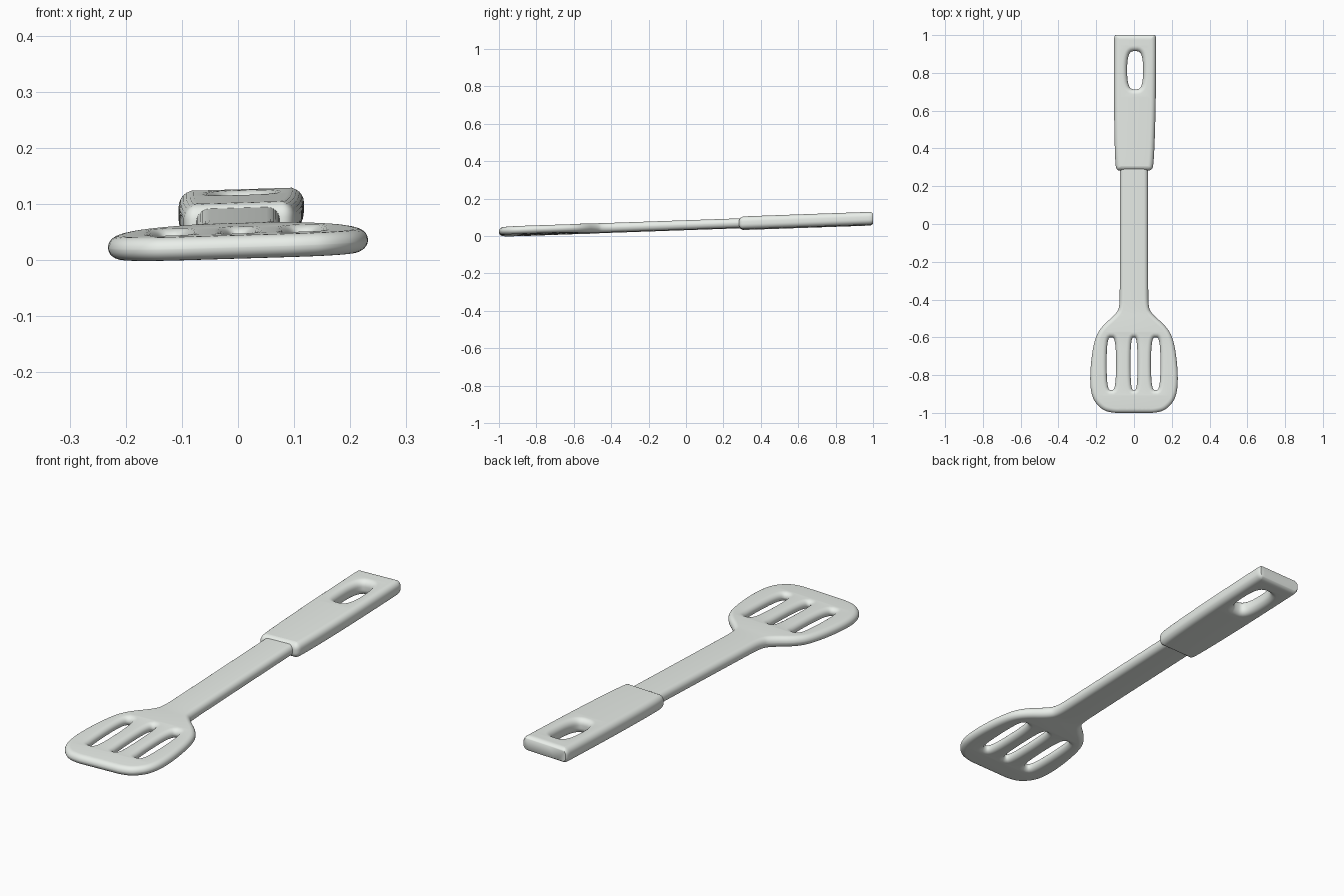
import bpy, bmesh
from math import sin, cos, pi

if "Cube" in bpy.data.objects:
    bpy.data.objects.remove(bpy.data.objects["Cube"])


def chaikin(pts, steps=3):
    """Round the corners of a closed control polygon."""
    for _ in range(steps):
        out = []
        for i, (x0, y0) in enumerate(pts):
            x1, y1 = pts[(i + 1) % len(pts)]
            out.append((x0 * .75 + x1 * .25, y0 * .75 + y1 * .25))
            out.append((x0 * .25 + x1 * .75, y0 * .25 + y1 * .75))
        pts = out
    return pts


def slot(cx, y0, y1, w, power=0.55, n=40):
    """Long rounded hole outline (superellipse)."""
    def axis(v):
        return abs(v) ** power * (1 if v > 0 else -1)
    cy, ry = (y0 + y1) / 2, (y1 - y0) / 2
    angles = [2 * pi * (i + 0.5) / n for i in range(n)]
    return [(cx + w / 2 * axis(cos(a)), cy + ry * abs(sin(a)) ** 0.85 * (1 if sin(a) > 0 else -1))
            for a in angles]


def plate(name, loops, bevel, extrude):
    """Flat part with holes and rounded edges, as a welded mesh."""
    cu = bpy.data.curves.new(name, 'CURVE')
    cu.dimensions = '2D'
    cu.fill_mode = 'BOTH'
    cu.extrude, cu.bevel_depth, cu.offset = extrude, bevel, -bevel
    cu.bevel_resolution = 5
    for pts in loops:
        sp = cu.splines.new('POLY')
        sp.points.add(len(pts) - 1)
        for p, (x, y) in zip(sp.points, pts):
            p.co = (x, y, 0, 1)
        sp.use_cyclic_u = True
    ob = bpy.data.objects.new(name, cu)
    bpy.context.collection.objects.link(ob)
    bpy.ops.object.select_all(action='DESELECT')
    ob.select_set(True)
    bpy.context.view_layer.objects.active = ob
    bpy.ops.object.convert(target='MESH')
    return bpy.context.view_layer.objects.active


def finish(ob, thickness, cut_y=None):
    """Weld, trim, set the thickness along y, then lean and colour the part."""
    bm = bmesh.new()
    bm.from_mesh(ob.data)
    bmesh.ops.remove_doubles(bm, verts=bm.verts, dist=1e-5)
    if cut_y is not None:
        geom = bm.verts[:] + bm.edges[:] + bm.faces[:]
        bmesh.ops.bisect_plane(bm, geom=geom, plane_co=(0, cut_y, 0),
                               plane_no=(0, 1, 0), clear_outer=True)
        rim = [e for e in bm.edges if e.is_boundary
               and all(abs(v.co.y - cut_y) < 1e-4 for v in e.verts)]
        bmesh.ops.holes_fill(bm, edges=rim, sides=0)
    for v in bm.verts:
        x, y, z = v.co
        v.co.z = z * thickness(y) + 0.058 + 0.035 * y + 0.03 * x
    bmesh.ops.recalc_face_normals(bm, faces=bm.faces)
    bm.to_mesh(ob.data)
    bm.free()
    ob.data.materials.clear()
    ob.data.materials.append(pale)
    bpy.ops.object.shade_smooth_by_angle(angle=0.7)


def blade_thickness(y):
    # thin head, thicker neck and shaft
    t = min(max((y + 0.65) / 0.17, 0), 1)
    return 0.86 + 0.16 * t * t * (3 - 2 * t)


pale = bpy.data.materials.new("pale_plastic")
pale.diffuse_color = (0.82, 0.86, 0.82, 1)
pale.use_nodes = True
pale.node_tree.nodes["Principled BSDF"].inputs["Base Color"].default_value = pale.diffuse_color

# Slotted head and shaft in one piece
half = [(0.06, -1), (0.11, -1), (0.17, -0.985), (0.225, -0.92), (0.235, -0.80),
        (0.215, -0.63), (0.18, -0.55), (0.09, -0.472), (0.077, -0.435),
        (0.075, -0.36), (0.075, 0.2), (0.075, 0.36)]
outline = chaikin(half + [(-x, y) for x, y in reversed(half)])
slots = [slot(-0.12, -0.88, -0.6, 0.05), slot(0, -0.88, -0.6, 0.037),
         slot(0.115, -0.88, -0.6, 0.05)]
blade = plate("slotted_head_and_shaft", [outline] + slots, 0.024, 0.0005)
finish(blade, blade_thickness)

# Grip with hanging hole and flat end
grip_outline = chaikin([(-0.06, 0.283), (-0.09, 0.283), (-0.1, 0.315), (-0.106, 0.6),
                        (-0.106, 0.95), (-0.105, 1.006), (-0.06, 1.006),
                        (0.075, 1.006), (0.117, 1.006), (0.118, 0.95),
                        (0.115, 0.6), (0.105, 0.315), (0.093, 0.283), (0.06, 0.283)])
grip = plate("grip", [grip_outline, slot(0.006, 0.713, 0.915, 0.085)], 0.027, 0.007)
finish(grip, lambda y: 1.0, cut_y=1.0)
